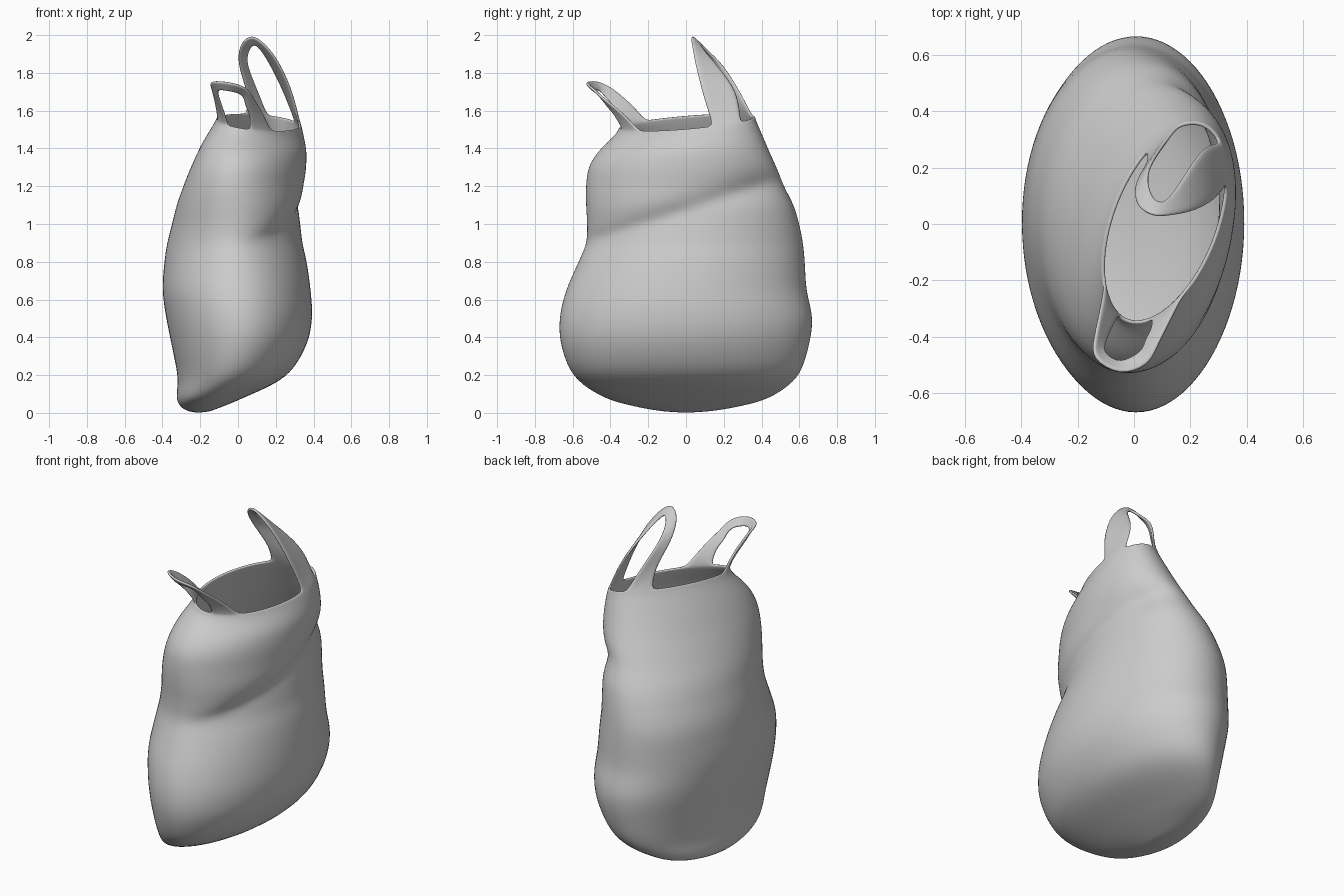
import bpy
import bmesh
from math import cos, sin, exp, sqrt, radians
from mathutils import Vector

cube = bpy.data.objects.get("Cube")
if cube:
    bpy.data.objects.remove(cube)

SEGMENTS = 48


def smoothstep(low, high, value):
    t = min(1, max(0, (value - low) / (high - low)))
    return t * t * (3 - 2 * t)


def spline(rows, steps):
    """Resample rows of numbers along a smooth curve through all of them."""
    result = []
    for i in range(len(rows) - 1):
        before, start = rows[max(i - 1, 0)], rows[i]
        end, after = rows[i + 1], rows[min(i + 2, len(rows) - 1)]
        for k in range(steps):
            t = k / steps
            result.append([
                b + t / 2 * (c - a + t * (2 * a - 5 * b + 4 * c - d + t * (3 * (b - c) + d - a)))
                for a, b, c, d in zip(before, start, end, after)])
    result.append(list(rows[-1]))
    return result


# Body levels: height, right edge, left edge, front edge, back edge
LEVELS = [
    (.008, -.26, -.15, -.12, .12),
    (.03, -.30, -.09, -.25, .26),
    (.08, -.325, .03, -.43, .44),
    (.19, -.32, .25, -.59, .59),
    (.35, -.35, .36, -.66, .65),
    (.5, -.38, .395, -.67, .67),
    (.65, -.40, .39, -.635, .64),
    (.8, -.39, .375, -.57, .63),
    (.9, -.375, .36, -.53, .62),
    (1, -.35, .36, -.525, .6),
    (1.1, -.325, .365, -.53, .57),
    (1.2, -.29, .36, -.53, .52),
    (1.3, -.25, .365, -.515, .48),
    (1.4, -.2, .363, -.46, .43),
    (1.5, -.135, .345, -.375, .38),
    (1.54, -.115, .335, -.355, .365),
]


def body_point(level, angle):
    z, x_low, x_high, y_low, y_high = level
    c, s = cos(angle), sin(angle)
    half = (x_high - x_low) / 2
    # The mouth is twisted relative to the base
    skew = .1 * smoothstep(.8, 1.54, z)
    x = (x_low + x_high) / 2 + sqrt(half * half - skew * skew) * c + skew * s
    y = (y_low + y_high) / 2 + (y_high - y_low) / 2 * s
    # Slanting fold across the left flank
    d = z - (1.08 + .33 * y)
    fold = exp(d / .18) if d < 0 else exp(-d / .07)
    x -= .055 * fold * max(0, min(1, .3 + c))
    # The mouth dips on one side
    z += smoothstep(1.3, 1.54, z) * (.03 * s - .035 * c)
    return Vector((x, y, z))


bm = bmesh.new()
rings = []
for level in spline(LEVELS, 3):
    rings.append([bm.verts.new(body_point(level, radians(360 * j / SEGMENTS)))
                  for j in range(SEGMENTS)])


def bridge(lower, upper, closed):
    count = len(lower)
    for j in range(count if closed else count - 1):
        n = (j + 1) % count
        bm.faces.new((lower[j], lower[n], upper[n], upper[j]))


for lower, upper in zip(rings, rings[1:]):
    bridge(lower, upper, True)

# Closed underside
pole = bm.verts.new((-.21, 0, 0))
for j in range(SEGMENTS):
    bm.faces.new((pole, rings[0][(j + 1) % SEGMENTS], rings[0][j]))

rim = rings[-1]


def add_handle(first_root, last_root, stations):
    """Grow a strap from one stretch of the rim over to another."""
    root_a = [rim[i] for i in first_root]
    root_b = [rim[i] for i in last_root]
    ends = [list(r[0].co) + list(r[-1].co) for r in (root_a, root_b)]
    path = spline([ends[0]] + stations + [ends[1]], 2)
    rows = [root_a]
    for edge in path[1:-1]:
        outer, inner = Vector(edge[:3]), Vector(edge[3:])
        rows.append([bm.verts.new(outer.lerp(inner, k / 4)) for k in range(5)])
    rows.append(root_b)
    for a, b in zip(rows, rows[1:]):
        bridge(a, b, False)


# Front handle: outer edge point, then inner edge point, along the loop
add_handle(range(29, 34), range(42, 37, -1), [
    (-.125, -.30, 1.64, -.085, -.37, 1.60),
    (-.145, -.40, 1.72, -.11, -.43, 1.67),
    (-.145, -.48, 1.75, -.105, -.465, 1.705),
    (-.05, -.535, 1.745, -.05, -.495, 1.70),
    (.045, -.505, 1.715, .02, -.46, 1.68),
    (.085, -.44, 1.66, .04, -.42, 1.62),
    (.125, -.36, 1.60, .065, -.38, 1.57),
])

# Back handle, taller and leaning over the mouth
add_handle(range(18, 13, -1), range(3, 8), [
    (.045, .22, 1.69, .10, .29, 1.70),
    (0, .14, 1.84, .045, .20, 1.84),
    (.01, .07, 1.95, .055, .12, 1.92),
    (.07, .035, 2, .09, .08, 1.955),
    (.14, .035, 1.96, .13, .10, 1.92),
    (.22, .05, 1.86, .18, .17, 1.84),
    (.295, .09, 1.69, .25, .27, 1.70),
])

# Make the outside face outwards
bmesh.ops.recalc_face_normals(bm, faces=bm.faces[:])
bm.faces.ensure_lookup_table()
if bm.faces[SEGMENTS * 20].normal.x < 0:
    bmesh.ops.reverse_faces(bm, faces=bm.faces[:])

mesh = bpy.data.meshes.new("carrier_bag")
bm.to_mesh(mesh)
bm.free()
bag = bpy.data.objects.new("carrier_bag", mesh)
bpy.context.collection.objects.link(bag)

# Thin film with rounded edges
film = bag.modifiers.new("film_thickness", 'SOLIDIFY')
film.thickness = .014
film.offset = -1
rounding = bag.modifiers.new("rounding", 'SUBSURF')
rounding.levels = rounding.render_levels = 1
mesh.polygons.foreach_set("use_smooth", [True] * len(mesh.polygons))

grey = bpy.data.materials.new("light_grey_plastic")
grey.use_nodes = True
colour = (.6, .6, .6, 1)
grey.diffuse_color = colour
grey.node_tree.nodes["Principled BSDF"].inputs["Base Color"].default_value = colour
mesh.materials.append(grey)
